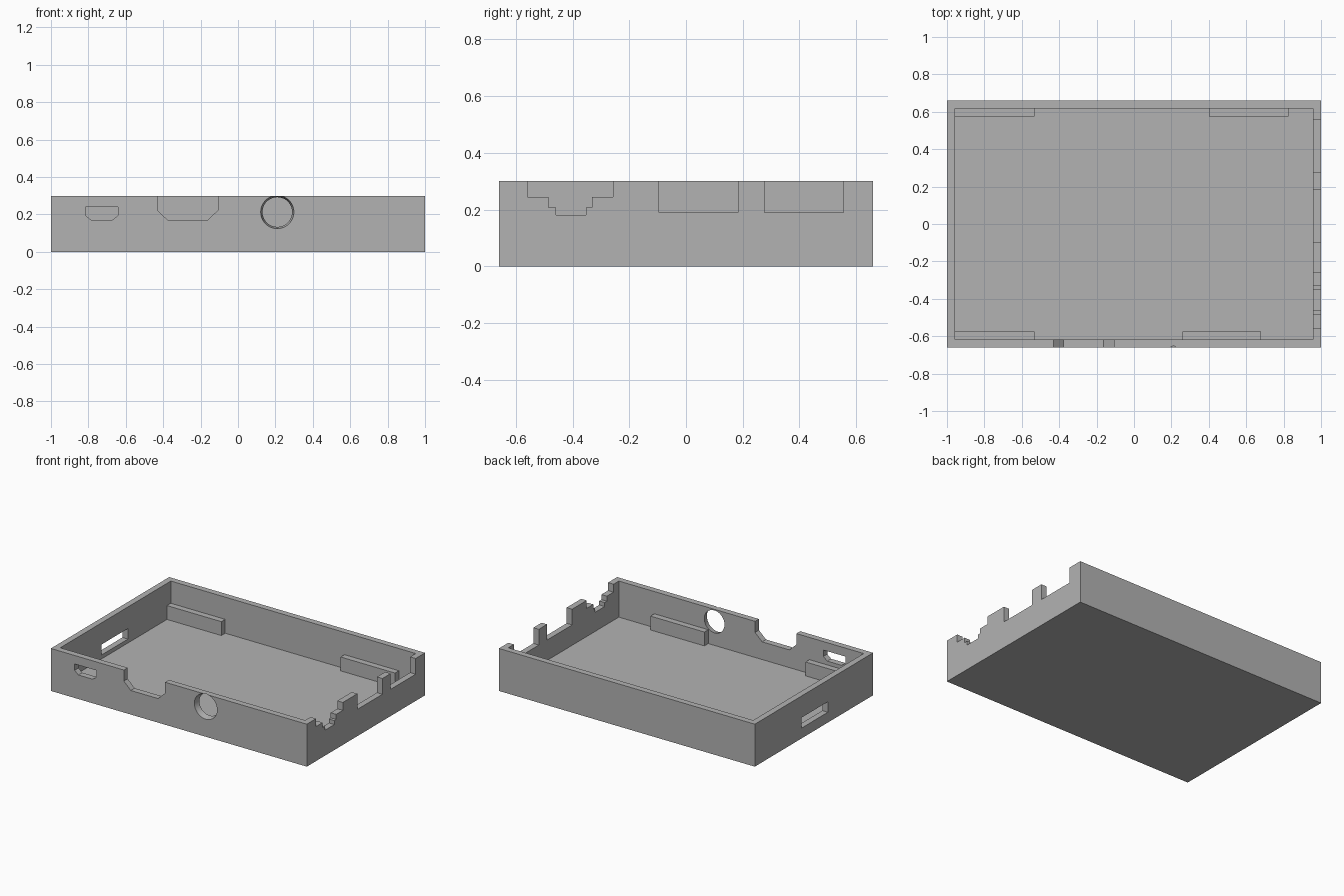
import bpy
import bmesh
from mathutils import Vector

default = bpy.data.objects.get("Cube")
if default:
    bpy.data.objects.remove(default, do_unlink=True)

HX, HY, H = 1.0, 0.66, 0.3      # outer half sizes and height
WALL = 0.043
FLOOR = 0.045
OVER = 0.4                      # how far open-topped cutters rise

grey = bpy.data.materials.new("plain grey")
grey.use_nodes = True
grey.diffuse_color = (0.45, 0.45, 0.45, 1)
grey.node_tree.nodes["Principled BSDF"].inputs["Base Color"].default_value = grey.diffuse_color


def make(name, bm):
    bmesh.ops.recalc_face_normals(bm, faces=bm.faces)
    mesh = bpy.data.meshes.new(name)
    bm.to_mesh(mesh)
    bm.free()
    mesh.materials.append(grey)
    obj = bpy.data.objects.new(name, mesh)
    bpy.context.collection.objects.link(obj)
    return obj


def box(name, x0, x1, y0, y1, z0, z1):
    bm = bmesh.new()
    bmesh.ops.create_cube(bm, size=1)
    for v in bm.verts:
        v.co = ((x0 + x1) / 2 + v.co.x * (x1 - x0),
                (y0 + y1) / 2 + v.co.y * (y1 - y0),
                (z0 + z1) / 2 + v.co.z * (z1 - z0))
    return make(name, bm)


def prism(name, points, start, push):
    """Extrude a closed profile, placed by start(u, z), along push."""
    bm = bmesh.new()
    face = bm.faces.new([bm.verts.new(start(u, z)) for u, z in points])
    out = bmesh.ops.extrude_face_region(bm, geom=[face])
    moved = [g for g in out["geom"] if isinstance(g, bmesh.types.BMVert)]
    bmesh.ops.translate(bm, verts=moved, vec=push)
    return make(name, bm)


def front_cut(name, points):
    return prism(name, points, lambda u, z: (u, -HY - 0.02, z), Vector((0, WALL + 0.04, 0)))


def side_cut(name, points):
    return prism(name, points, lambda u, z: (HX - WALL - 0.02, u, z), Vector((WALL + 0.04, 0, 0)))


def cut(target, cutter):
    cutter.hide_render = True
    mod = target.modifiers.new(cutter.name, "BOOLEAN")
    mod.operation = "DIFFERENCE"
    mod.solver = "EXACT"
    mod.object = cutter
    bpy.context.view_layer.objects.active = target
    bpy.ops.object.modifier_apply(modifier=mod.name)
    bpy.data.objects.remove(cutter, do_unlink=True)


# Open tray
tray = box("tray", -HX, HX, -HY, HY, 0, H)
cut(tray, box("cavity", -HX + WALL, HX - WALL, -HY + WALL, HY - WALL, FLOOR, OVER))

# Front wall: small socket opening and chamfered notch
cut(tray, front_cut("socket_opening", [
    (-0.815, 0.24), (-0.815, 0.195), (-0.785, 0.17),
    (-0.672, 0.17), (-0.642, 0.195), (-0.642, 0.24)]))
cut(tray, front_cut("chamfered_notch", [
    (-0.43, OVER), (-0.43, 0.222), (-0.376, 0.17),
    (-0.163, 0.17), (-0.108, 0.222), (-0.108, OVER)]))

# Front wall: tapered round opening
bm = bmesh.new()
bmesh.ops.create_cone(bm, cap_ends=True, segments=48, radius1=0.089, radius2=0.079, depth=WALL + 0.002)
for v in bm.verts:
    x, y, z = v.co
    v.co = (0.21 + x, -HY + WALL / 2 + z, 0.213 + y)
cut(tray, make("round_opening", bm))

# Right-hand wall: stepped notch and two square notches
cut(tray, side_cut("stepped_notch", [
    (-0.558, OVER), (-0.558, 0.244), (-0.484, 0.244), (-0.484, 0.208),
    (-0.459, 0.208), (-0.459, 0.18), (-0.353, 0.18), (-0.353, 0.208),
    (-0.332, 0.208), (-0.332, 0.244), (-0.258, 0.244), (-0.258, OVER)]))
for y0, y1 in ((-0.096, 0.184), (0.276, 0.555)):
    cut(tray, box("square_notch", HX - WALL - 0.02, HX + 0.02, y0, y1, 0.189, OVER))

# Opposite wall: low card slot
cut(tray, box("card_slot", -HX - 0.02, -HX + WALL + 0.02, -0.155, 0.138, 0.073, 0.147))

# Support rails along the long walls
inner = HY - WALL
for name, x0, x1, side in (
        ("back_rail_a", -0.96, -0.532, 1), ("back_rail_b", 0.4, 0.825, 1),
        ("front_rail_a", -0.96, -0.532, -1), ("front_rail_b", 0.258, 0.68, -1)):
    ys = sorted((side * (inner - 0.043), side * (inner + 0.005)))
    box(name, x0, x1, ys[0], ys[1], FLOOR - 0.01, 0.143)

# Smooth only the round opening's wall
bpy.ops.object.select_all(action="DESELECT")
tray.select_set(True)
bpy.context.view_layer.objects.active = tray
bpy.ops.object.shade_smooth_by_angle(angle=0.4)
